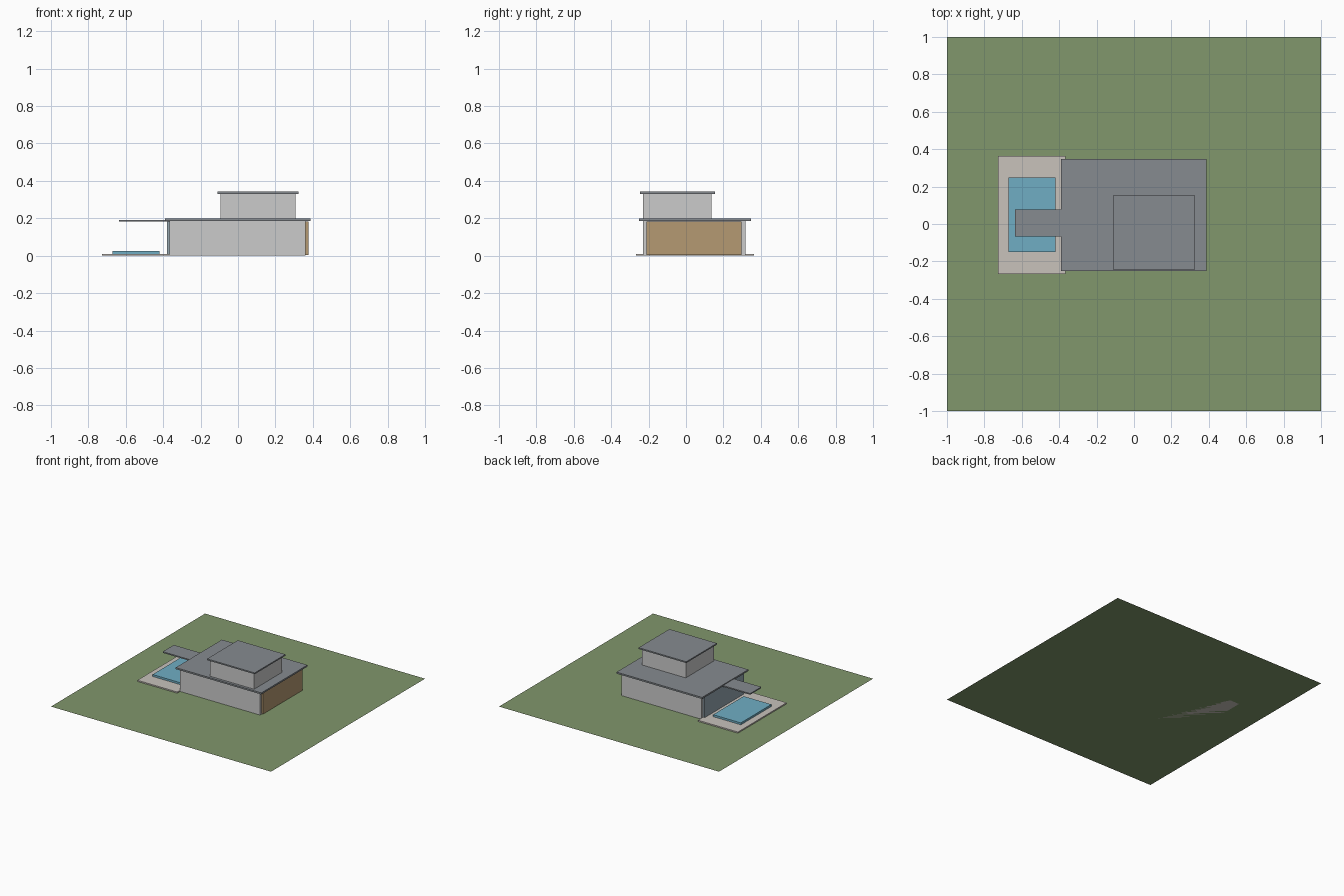
import bpy

if "Cube" in bpy.data.objects:
    bpy.data.objects.remove(bpy.data.objects["Cube"])


def material(name, rgb):
    m = bpy.data.materials.new(name)
    m.diffuse_color = (*rgb, 1)
    m.use_nodes = True
    m.node_tree.nodes["Principled BSDF"].inputs["Base Color"].default_value = m.diffuse_color
    return m


def box(name, x, y, z, mat=None):
    """Axis-aligned box from (min, max) ranges."""
    bpy.ops.mesh.primitive_cube_add(size=1, location=[sum(r) / 2 for r in (x, y, z)])
    ob = bpy.context.object
    ob.name = name
    ob.scale = [r[1] - r[0] for r in (x, y, z)]
    bpy.ops.object.transform_apply(location=False, rotation=False, scale=True)
    if mat:
        ob.data.materials.append(mat)
    return ob


grass = material("grass", (0.22, 0.31, 0.15))
stone = material("stone", (0.58, 0.54, 0.50))
water = material("water", (0.16, 0.42, 0.55))
slate = material("slate", (0.24, 0.26, 0.28))
wood = material("wood", (0.46, 0.32, 0.17))
glass = material("glass", (0.30, 0.38, 0.43))

# Flat lawn
bpy.ops.mesh.primitive_plane_add(size=2)
bpy.context.object.name = "lawn"
bpy.context.object.data.materials.append(grass)

# Ground floor with side panels and overhanging roof
box("lower_floor", (-0.365, 0.362), (-0.23, 0.318), (0, 0.185))
box("wood_cladding", (0.36, 0.376), (-0.21, 0.298), (0.005, 0.182), wood)
box("glass_wall", (-0.379, -0.363), (-0.21, 0.298), (0.005, 0.182), glass)
box("lower_roof", (-0.39, 0.388), (-0.252, 0.348), (0.185, 0.198), slate)

# Upper floor and roof
box("upper_floor", (-0.093, 0.307), (-0.23, 0.136), (0.198, 0.331))
box("upper_roof", (-0.11, 0.323), (-0.245, 0.154), (0.331, 0.342), slate)

# Pool terrace and the canopy above it
box("terrace", (-0.727, -0.365), (-0.268, 0.364), (0, 0.01), stone)
box("pool", (-0.672, -0.42), (-0.149, 0.248), (0.009, 0.026), water)
box("canopy", (-0.637, -0.365), (-0.067, 0.077), (0.182, 0.192), slate)
